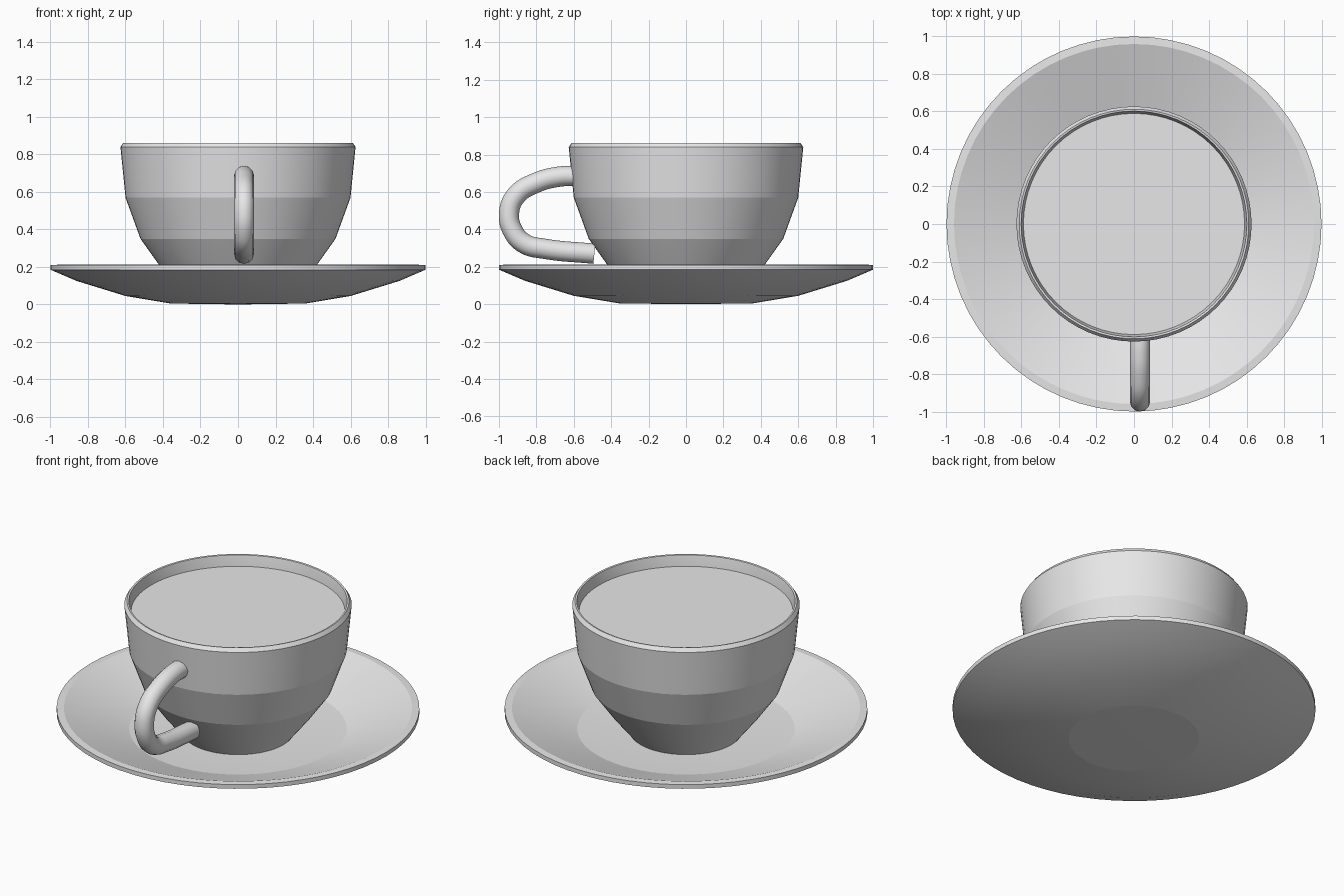
import bpy, math

if "Cube" in bpy.data.objects:
    bpy.data.objects.remove(bpy.data.objects["Cube"])

clay = bpy.data.materials.new("light_grey")
clay.diffuse_color = (0.8, 0.8, 0.8, 1)
clay.use_nodes = True
clay.node_tree.nodes["Principled BSDF"].inputs["Base Color"].default_value = clay.diffuse_color


def lathe(name, profile, segments=64, angle=8):
    """Spin an (r, z) profile round z; points on the axis become one vertex."""
    verts, rings, faces = [], [], []
    for r, z in profile:
        start = len(verts)
        if r == 0:
            verts.append((0, 0, z))
            rings.append([start] * segments)
        else:
            for i in range(segments):
                a = 2 * math.pi * i / segments
                verts.append((r * math.cos(a), r * math.sin(a), z))
            rings.append(list(range(start, start + segments)))
    for lo, hi in zip(rings, rings[1:]):
        for i in range(segments):
            j = (i + 1) % segments
            quad = [lo[i], lo[j], hi[j], hi[i]]
            faces.append(list(dict.fromkeys(quad)))
    mesh = bpy.data.meshes.new(name)
    mesh.from_pydata(verts, [], faces)
    mesh.materials.append(clay)
    obj = bpy.data.objects.new(name, mesh)
    bpy.context.collection.objects.link(obj)
    activate(obj)
    bpy.ops.object.shade_smooth_by_angle(angle=math.radians(angle))
    return obj


def activate(obj):
    bpy.ops.object.select_all(action='DESELECT')
    obj.select_set(True)
    bpy.context.view_layer.objects.active = obj


# Saucer: faceted underside, thin upright rim, sloping dish
lathe("saucer", [(0, 0), (0.36, 0.005), (0.6, 0.045), (0.86, 0.125),
                 (1.0, 0.185), (1.0, 0.21), (0.96, 0.212),
                 (0.6, 0.085), (0.36, 0.07), (0, 0.07)])

# Cup: banded outer wall, bevelled lip, inner wall down to the base
lathe("cup", [(0, 0.06), (0.3, 0.06), (0.42, 0.21), (0.52, 0.35),
              (0.6, 0.57), (0.627, 0.84), (0.612, 0.862), (0.602, 0.86),
              (0.59, 0.8), (0.57, 0.57), (0.49, 0.36), (0.39, 0.22),
              (0.28, 0.11), (0, 0.11)])

# Drink: flat disc just below the lip
lathe("drink", [(0, 0.79), (0.592, 0.79), (0.592, 0.797), (0, 0.797)])

# Handle: round tube swept along a loop, slightly off centre
path = [(-0.57, 0.686), (-0.68, 0.682), (-0.80, 0.65), (-0.905, 0.585),
        (-0.946, 0.49), (-0.922, 0.385), (-0.86, 0.322), (-0.76, 0.297),
        (-0.49, 0.27)]
curve = bpy.data.curves.new("handle", 'CURVE')
curve.dimensions = '3D'
curve.resolution_u = 6
curve.bevel_depth = 0.054
curve.bevel_resolution = 4
curve.use_fill_caps = True
spline = curve.splines.new('BEZIER')
spline.bezier_points.add(len(path) - 1)
for point, (y, z) in zip(spline.bezier_points, path):
    point.co = (0.032, y, z)
    point.handle_left_type = point.handle_right_type = 'AUTO'
curve.materials.append(clay)
handle = bpy.data.objects.new("handle", curve)
bpy.context.collection.objects.link(handle)
activate(handle)
bpy.ops.object.convert(target='MESH')
bpy.ops.object.shade_smooth_by_angle(angle=math.radians(50))
